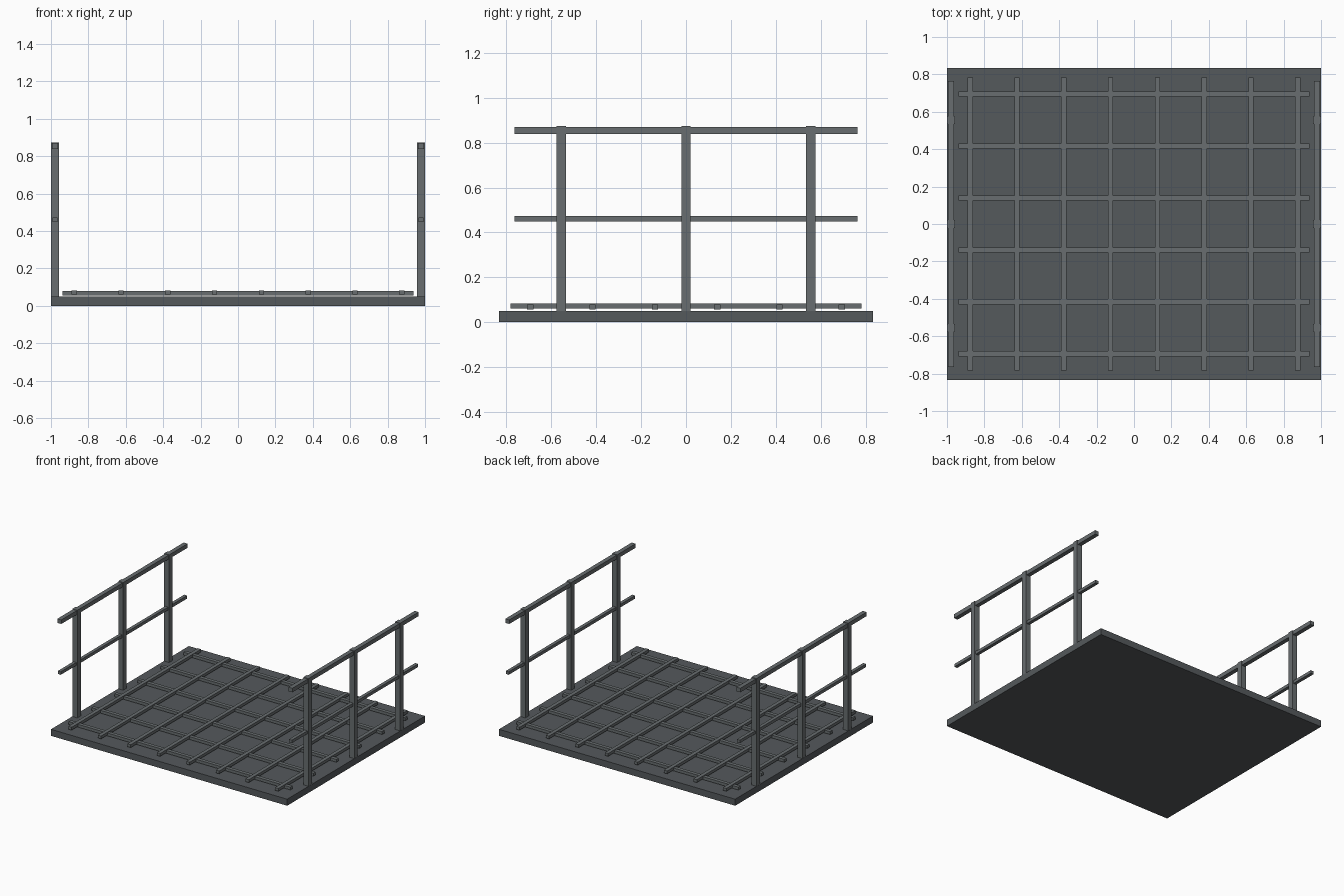
import bpy
import bmesh
from mathutils import Matrix, Vector

if "Cube" in bpy.data.objects:
    bpy.data.objects.remove(bpy.data.objects["Cube"])


def material(name, rgb):
    mat = bpy.data.materials.new(name)
    mat.diffuse_color = (*rgb, 1)
    mat.use_nodes = True
    mat.node_tree.nodes["Principled BSDF"].inputs["Base Color"].default_value = mat.diffuse_color
    return mat


def boxes(name, size, centres, mat):
    """One object holding a box of the given size at every centre."""
    bm = bmesh.new()
    for c in centres:
        m = Matrix.Translation(Vector(c)) @ Matrix.Diagonal((*size, 1))
        bmesh.ops.create_cube(bm, size=1, matrix=m)
    mesh = bpy.data.meshes.new(name)
    bm.to_mesh(mesh)
    bm.free()
    mesh.materials.append(mat)
    obj = bpy.data.objects.new(name, mesh)
    bpy.context.collection.objects.link(obj)
    return obj


dark = material("dark_steel", (0.09, 0.10, 0.107))
steel = material("steel", (0.14, 0.155, 0.162))

# Deck plate
boxes("deck_plate", (2, 1.667, 0.05), [(0, 0, 0.025)], dark)

# Grating: upper bars run front to back, lower bars run side to side
boxes("grating_long_bars", (0.028, 1.565, 0.022),
      [(-0.875 + 0.25 * i, 0, 0.072) for i in range(8)], steel)
boxes("grating_cross_bars", (1.878, 0.028, 0.022),
      [(0, -0.694 + 0.2777 * i, 0.067) for i in range(6)], steel)

# Guard rails on both sides
for side, s in (("left", -1), ("right", 1)):
    x = 0.978 * s
    boxes(side + "_rail_posts", (0.042, 0.042, 0.83),
          [(x, y, 0.459) for y in (-0.555, 0, 0.555)], steel)
    boxes(side + "_top_rail", (0.033, 1.528, 0.031), [(x, 0, 0.855)], steel)
    boxes(side + "_middle_rail", (0.025, 1.528, 0.023), [(x, 0, 0.461)], steel)
